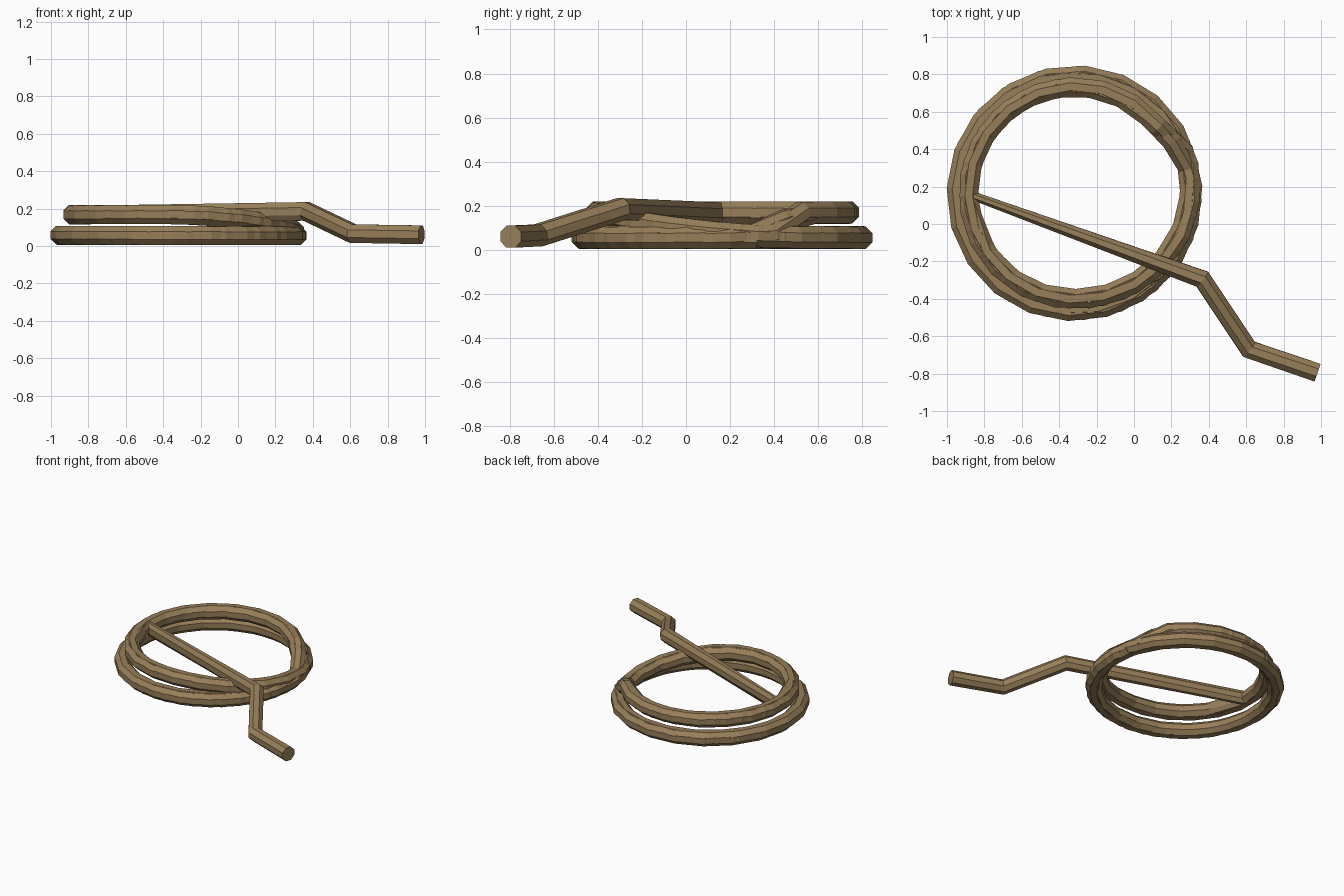
import bpy, bmesh, math
from mathutils import Vector

if "Cube" in bpy.data.objects:
    bpy.data.objects.remove(bpy.data.objects["Cube"], do_unlink=True)

SIDES = 8
TUBE = 0.054
CENTRE = Vector((-0.318, 0.165, 0))
STEP = 1 / 20.2   # fraction of a turn per segment


def smooth(a, b, x):
    t = min(max((x - a) / (b - a), 0), 1)
    return t * t * (3 - 2 * t)


def coil_point(turns):
    """Rope winds clockwise: one low turn, a rise at the front, one high turn, a drop."""
    u = turns % 2
    layer = smooth(0.95, 1.3, u) * (1 - smooth(1.94, 1.99, u))
    angle = math.radians(14) - turns * math.tau
    wobble = 0.005 * math.sin(turns * 4.1)
    radius = 0.63 - 0.064 * layer + wobble
    z = 0.054 + 0.112 * layer + 0.004 * math.sin(turns * 2.7) ** 2
    return CENTRE + Vector((radius * math.cos(angle), radius * math.sin(angle), z))


def tube(name, path, material):
    bm = bmesh.new()
    rings = []
    for i, p in enumerate(path):
        ahead = (path[min(i + 1, len(path) - 1)] - p).normalized()
        behind = (p - path[max(i - 1, 0)]).normalized()
        tangent = (ahead + behind).normalized()
        side = tangent.cross(Vector((0, 0, 1))).normalized()
        up = side.cross(tangent)
        ring = []
        for k in range(SIDES):
            a = math.tau * (k + 0.5) / SIDES
            ring.append(bm.verts.new(p + TUBE * (side * math.cos(a) + up * math.sin(a))))
        rings.append(ring)
    for r, s in zip(rings, rings[1:]):
        for k in range(SIDES):
            n = (k + 1) % SIDES
            bm.faces.new((r[k], r[n], s[n], s[k]))
    bm.faces.new(rings[0])
    bm.faces.new(rings[-1])
    bmesh.ops.recalc_face_normals(bm, faces=bm.faces)
    mesh = bpy.data.meshes.new(name)
    bm.to_mesh(mesh)
    bm.free()
    mesh.materials.append(material)
    obj = bpy.data.objects.new(name, mesh)
    bpy.context.collection.objects.link(obj)
    return obj


# Rope colour
rope_tan = bpy.data.materials.new("rope_tan")
rope_tan.use_nodes = True
colour = (0.31, 0.21, 0.10, 1)
rope_tan.diffuse_color = colour
rope_tan.node_tree.nodes["Principled BSDF"].inputs["Base Color"].default_value = colour

# Coil, followed by the strand crossing it and the loose end on the ground
path = [coil_point(i * STEP) for i in range(int(5.5 / STEP))]
path += [Vector(p) for p in ((-0.875, 0.155, 0.165), (0.365, -0.295, 0.185),
                             (0.615, -0.67, 0.066), (0.981, -0.795, 0.06))]
tube("coiled_rope", path, rope_tan)
